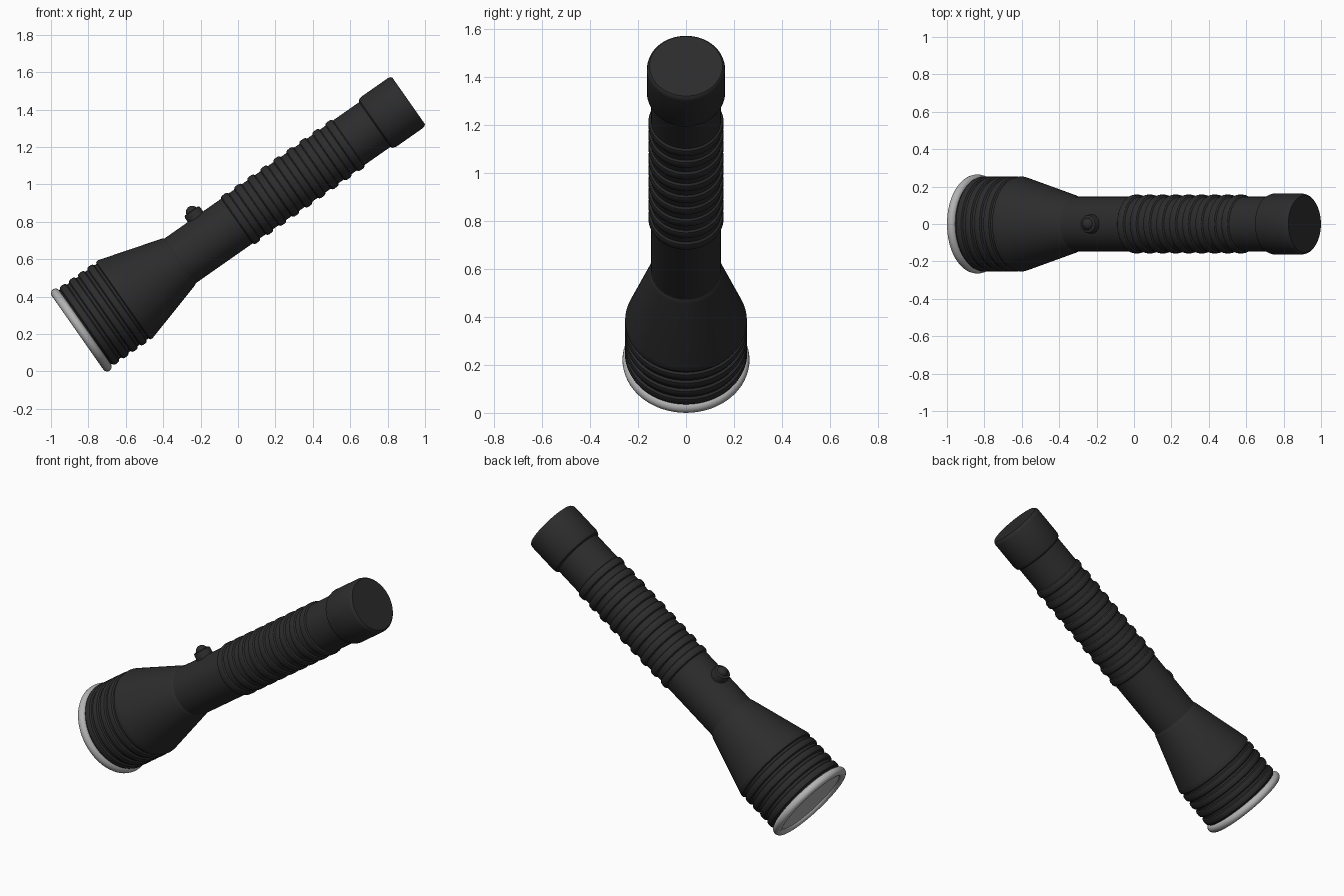
import bpy
import bmesh
import math
from mathutils import Matrix, Vector

cube = bpy.data.objects.get("Cube")
if cube:
    bpy.data.objects.remove(cube, do_unlink=True)


def material(name, color, roughness):
    m = bpy.data.materials.new(name)
    m.use_nodes = True
    m.diffuse_color = (*color, 1)
    bsdf = m.node_tree.nodes["Principled BSDF"]
    bsdf.inputs["Base Color"].default_value = (*color, 1)
    bsdf.inputs["Roughness"].default_value = roughness
    return m


BLACK = material("black_rubber", (0.025, 0.025, 0.025), 0.6)
GREY = material("light_grey", (0.45, 0.45, 0.45), 0.4)

# The torch axis is local z, starting at the lens end and tilted upwards
TILT = Matrix.Translation((-0.858, 0, 0.207)) @ Matrix.Rotation(math.radians(55), 4, "Y")


def lathe(name, profile, mat, place=Matrix(), segments=64):
    """Spin (radius, height) points around z, then place on the torch."""
    bm = bmesh.new()
    verts = [bm.verts.new((r, 0, h)) for r, h in profile]
    edges = [bm.edges.new(pair) for pair in zip(verts, verts[1:])]
    bmesh.ops.spin(bm, geom=verts + edges, cent=(0, 0, 0), axis=(0, 0, 1),
                   angle=math.tau, steps=segments, use_duplicate=False)
    bmesh.ops.remove_doubles(bm, verts=bm.verts, dist=0.0002)
    bmesh.ops.recalc_face_normals(bm, faces=bm.faces)
    bm.transform(TILT @ place)
    mesh = bpy.data.meshes.new(name)
    bm.to_mesh(mesh)
    bm.free()
    mesh.materials.append(mat)
    obj = bpy.data.objects.new(name, mesh)
    bpy.context.collection.objects.link(obj)
    bpy.ops.object.select_all(action="DESELECT")
    obj.select_set(True)
    bpy.context.view_layer.objects.active = obj
    bpy.ops.object.shade_smooth_by_angle(angle=math.radians(32))
    return obj


def ribs(start, count, pitch, width, low, high):
    """Profile points for a row of raised rings with bevelled edges."""
    points = []
    for i in range(count):
        h = start + i * pitch
        points += [(low, h), (high - 0.003, h + 0.006), (high, h + 0.015),
                   (high, h + width - 0.015), (high - 0.003, h + width - 0.006),
                   (low, h + width)]
    return points


# Head: ribbed collar flowing into the cone
head = [(0, 0.035), (0.235, 0.035), (0.242, 0.05)]
head += ribs(0.055, 4, 0.06, 0.046, 0.243, 0.255)
head += [(0.243, 0.293), (0.253, 0.299), (0.254, 0.312), (0.249, 0.33),
         (0.155, 0.652), (0.15, 0.665), (0.145, 0.672), (0, 0.672)]
lathe("head", head, BLACK)

# Handle with raised grip rings
handle = [(0, 0.6), (0.146, 0.6)]
handle += ribs(1.04, 9, 0.085, 0.05, 0.146, 0.157)
handle += [(0.146, 1.98), (0, 1.98)]
lathe("handle", handle, BLACK)

# Tail cap
lathe("tail_cap", [(0, 1.94), (0.146, 1.94), (0.157, 1.947), (0.163, 1.965),
                   (0.163, 2.14), (0.16, 2.153), (0.152, 2.161), (0, 2.161)], BLACK)

# Bezel ring and lens
ring = [(0.24 + 0.025 * math.cos(a), 0.025 + 0.025 * math.sin(a))
        for a in (math.tau * i / 16 for i in range(17))]
lathe("bezel_ring", ring, GREY)
lathe("lens", [(0, 0.018), (0.222, 0.018), (0.222, 0.034), (0, 0.034)], GREY)

# Switch: a round base with a small dome, on the upper side of the handle
place = Matrix.Translation((-0.13, 0, 0.872)) @ Matrix.Rotation(math.radians(-90), 4, "Y")
lathe("switch_base", [(0, 0), (0.05, 0), (0.05, 0.042), (0.047, 0.05),
                      (0.04, 0.054), (0, 0.054)], BLACK, place, 32)
dome = [(0.034 * math.cos(a), 0.046 + 0.034 * math.sin(a))
        for a in (math.pi / 2 * i / 8 for i in range(9))]
lathe("switch_dome", [(0, 0.046)] + dome, BLACK, place, 32)
